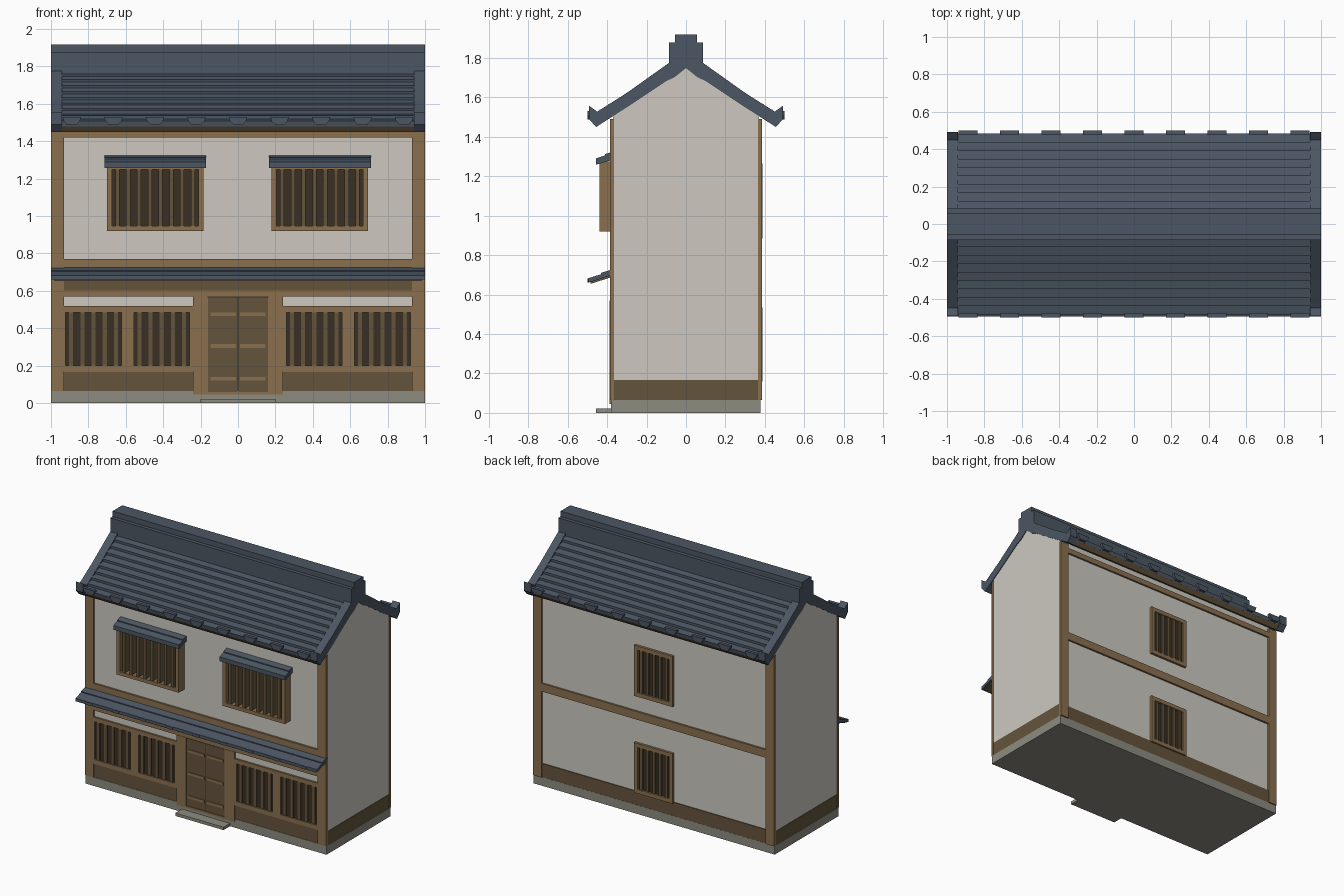
import bpy, bmesh

if "Cube" in bpy.data.objects:
    bpy.data.objects.remove(bpy.data.objects["Cube"])


def material(name, r, g, b):
    def lin(c):
        c /= 255
        return c / 12.92 if c <= 0.04045 else ((c + 0.055) / 1.055) ** 2.4
    m = bpy.data.materials.new(name)
    m.diffuse_color = (lin(r), lin(g), lin(b), 1)
    m.use_nodes = True
    m.node_tree.nodes["Principled BSDF"].inputs["Base Color"].default_value = m.diffuse_color
    return m


PLASTER = material("plaster", 205, 201, 192)
WOOD = material("wood", 138, 112, 79)
DARK = material("dark_wood", 100, 84, 59)
SHADE = material("window_dark", 58, 48, 37)
SLATE = material("slate_tile", 75, 86, 99)
STONE = material("stone", 141, 140, 128)


def finish(name, bm, mat):
    bmesh.ops.recalc_face_normals(bm, faces=bm.faces)
    me = bpy.data.meshes.new(name)
    bm.to_mesh(me)
    bm.free()
    me.materials.append(mat)
    ob = bpy.data.objects.new(name, me)
    bpy.context.collection.objects.link(ob)
    return ob


def boxes(name, mat, items):
    """One object from boxes given as (x0, x1, y0, y1, z0, z1)."""
    bm = bmesh.new()
    for x0, x1, y0, y1, z0, z1 in items:
        vs = bmesh.ops.create_cube(bm, size=1)["verts"]
        for v in vs:
            v.co = (x0 + (v.co.x + 0.5) * (x1 - x0),
                    y0 + (v.co.y + 0.5) * (y1 - y0),
                    z0 + (v.co.z + 0.5) * (z1 - z0))
    return finish(name, bm, mat)


def extrude(bm, pts, offset):
    face = bm.faces.new([bm.verts.new(p) for p in pts])
    new = bmesh.ops.extrude_face_region(bm, geom=[face])["geom"]
    bmesh.ops.translate(bm, vec=offset, verts=[g for g in new if isinstance(g, bmesh.types.BMVert)])


def prism(name, mat, profile, spans):
    """Extrude a (y, z) profile along x for each (x0, x1) span."""
    bm = bmesh.new()
    for x0, x1 in spans:
        extrude(bm, [(x0, y, z) for y, z in profile], (x1 - x0, 0, 0))
    return finish(name, bm, mat)


def scallops(name, y0, y1, ztop, h, w):
    """Row of nine rounded tile ends along an eave."""
    bm = bmesh.new()
    for i in range(9):
        cx = (i - 4) * 0.222
        shape = [(-w, 0), (w, 0), (w * 0.85, -h * 0.55), (w * 0.5, -h), (-w * 0.5, -h), (-w * 0.85, -h * 0.55)]
        extrude(bm, [(cx + x, y0, ztop + z) for x, z in shape], (0, y1 - y0, 0))
    return finish(name, bm, SLATE)


def lattice(name, x0, x1, z0, z1, yw, yf, w, n):
    """Framed window from wall yw out to face yf with n vertical slats."""
    s = 1 if yf > yw else -1
    boxes(name + "_frame", WOOD, [
        (x0, x0 + w, yw, yf, z0, z1), (x1 - w, x1, yw, yf, z0, z1),
        (x0 + w, x1 - w, yw, yf, z0, z0 + w), (x0 + w, x1 - w, yw, yf, z1 - w, z1)])
    boxes(name + "_opening", SHADE, [(x0 + w / 2, x1 - w / 2, yw - s * 0.005, yw + s * 0.003, z0 + w / 2, z1 - w / 2)])
    a, b = x0 + w, x1 - w
    step = (b - a) / n
    boxes(name + "_slats", DARK, [
        (a + (i + 0.5) * step - 0.011, a + (i + 0.5) * step + 0.011,
         yw, yf - s * 0.004, z0 + w, z1 - w) for i in range(n)])


# Stone base and door step
boxes("stone_base", STONE, [(-1, 1, -0.38, 0.377, 0, 0.065)])
boxes("door_step", STONE, [(-0.2, 0.2, -0.457, -0.37, 0, 0.022)])

# Plaster body with gables
prism("plaster_walls", PLASTER, [
    (-0.37, 0.06), (0.37, 0.06), (0.37, 1.51), (0.1, 1.69), (0, 1.76), (-0.1, 1.69), (-0.37, 1.51)],
    [(-0.995, 0.995)])
boxes("plinth_boards", DARK, [(-0.998, 0.998, -0.377, 0.376, 0.065, 0.167)])

# Timber frame
boxes("corner_posts", WOOD, [
    (min(sx * 0.93, sx), max(sx * 0.93, sx), min(sy * 0.365, sy * 0.386), max(sy * 0.365, sy * 0.386), 0.065, 1.49)
    for sx in (-1, 1) for sy in (-1, 1)])
boxes("wall_beams", WOOD, [
    (-0.93, 0.93, min(s * 0.36, s * 0.384), max(s * 0.36, s * 0.384), z0, z1)
    for s in (-1, 1) for z0, z1 in ((0.71, 0.77), (1.42, 1.46))])
boxes("door_lintel", WOOD, [(-0.93, 0.93, -0.385, -0.36, 0.57, 0.602)])
boxes("lintel_board", DARK, [(-0.93, 0.93, -0.38, -0.36, 0.602, 0.71)])

# Double door
boxes("door_frame", WOOD, [(-0.24, -0.16, -0.387, -0.36, 0.045, 0.57), (0.16, 0.24, -0.387, -0.36, 0.045, 0.57),
                           (-0.16, 0.16, -0.387, -0.36, 0.045, 0.06)])
boxes("door_gap", SHADE, [(-0.16, 0.16, -0.378, -0.36, 0.06, 0.57)])
boxes("door_leaves", DARK, [(-0.16, -0.003, -0.381, -0.36, 0.06, 0.565), (0.003, 0.16, -0.381, -0.36, 0.06, 0.565)])
boxes("door_rails", WOOD, [(c - 0.068, c + 0.068, -0.387, -0.375, z - 0.01, z + 0.01)
                           for c in (-0.08, 0.08) for z in (0.13, 0.305, 0.475)])

# Ground-floor lattices, bay windows with awnings
for s, side in ((-1, "left"), (1, "right")):
    for k, (a, b) in enumerate(((0.225, 0.59), (0.59, 0.955))):
        x0, x1 = sorted((s * a, s * b))
        lattice(f"lower_window_{side}_{k}", x0, x1, 0.168, 0.518, -0.37, -0.384, 0.033, 5)
    x0, x1 = (-0.70, -0.185) if s < 0 else (0.18, 0.695)
    lattice(f"upper_window_{side}", x0, x1, 0.92, 1.275, -0.37, -0.438, 0.027, 8)
    prism(f"window_awning_{side}", SLATE, [
        (-0.456, 1.258), (-0.456, 1.29), (-0.41, 1.305), (-0.41, 1.312), (-0.365, 1.325), (-0.365, 1.285)],
        [(x0 - 0.015, x1 + 0.015)])

# Back windows
lattice("back_window_lower", -0.16, 0.16, 0.16, 0.535, 0.37, 0.388, 0.03, 5)
lattice("back_window_upper", -0.16, 0.16, 0.885, 1.265, 0.37, 0.388, 0.03, 5)

# Pent roof over the shop front
prism("pent_roof", SLATE, [
    (-0.495, 0.66), (-0.495, 0.683), (-0.43, 0.703), (-0.43, 0.71), (-0.365, 0.73), (-0.365, 0.702)], [(-1, 1)])
prism("pent_soffit", DARK, [(-0.485, 0.654), (-0.485, 0.665), (-0.365, 0.705), (-0.365, 0.692)], [(-0.98, 0.98)])
scallops("pent_tile_ends", -0.5, -0.49, 0.682, 0.022, 0.03)


def roof_z(y):
    """Top line of the slope at distance y from the ridge."""
    return 1.77 - (y - 0.085) * 0.70 if y < 0.3 else 1.6195 - (y - 0.3) * 0.63


# Main roof: both slopes from the same profile
N = 9
for s, side in ((-1, "front"), (1, "back")):
    top = []
    for i in range(N):
        a = 0.483 - i * 0.405 / N
        b = a - 0.405 / N
        top += [(s * a, roof_z(a) + 0.004), (s * b, roof_z(b) - 0.014)]
    under = [(0, 1.735), (s * 0.06, 1.705), (s * 0.1, 1.70), (s * 0.478, 1.48)]
    prism(f"roof_courses_{side}", SLATE, top + [(0, 1.78)] + under, [(-0.945, 0.945)])
    prism(f"roof_soffit_{side}", DARK, [
        (s * 0.455, 1.45), (s * 0.478, 1.482), (s * 0.1, 1.71), (s * 0.1, 1.683)], [(-0.99, 0.99)])
    prism(f"roof_verges_{side}", SLATE, [
        (s * 0.456, 1.449), (s * 0.492, 1.49), (s * 0.492, 1.557), (s * 0.45, 1.527), (s * 0.3, 1.622),
        (s * 0.085, 1.775), (0, 1.79), (0, 1.748), (s * 0.06, 1.70), (s * 0.1, 1.682), (s * 0.27, 1.568)],
        [(-1, -0.94), (0.94, 1)])
    scallops(f"eave_tile_ends_{side}", *sorted((s * 0.5, s * 0.476)), 1.53, 0.042, 0.05)

# Ridge
boxes("ridge_base", SLATE, [(-1, 1, -0.085, 0.085, 1.748, 1.878)])
boxes("ridge_cap", SLATE, [(-1, 1, -0.057, 0.057, 1.87, 1.918)])
